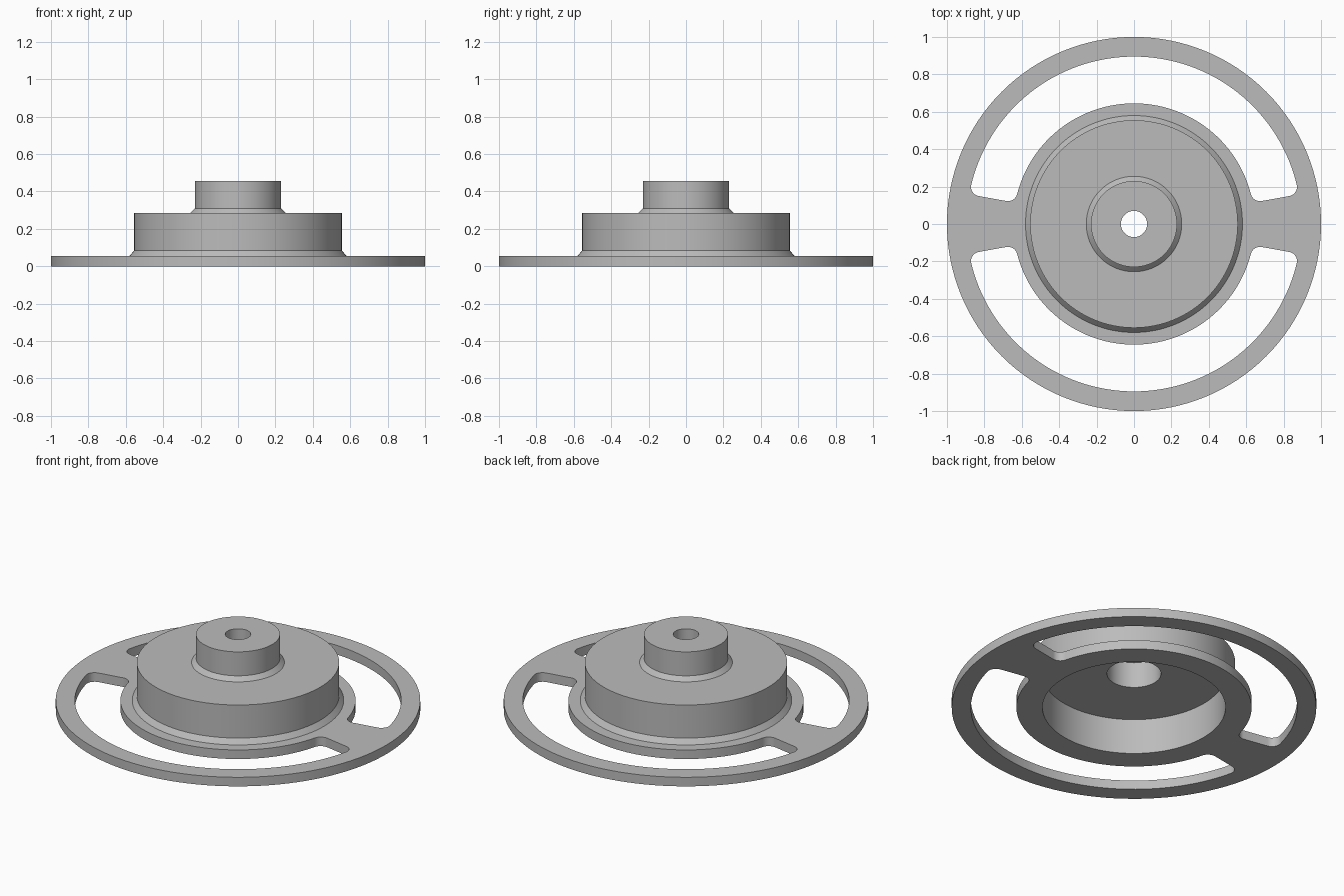
import bpy
import bmesh
from math import sin, cos, asin, pi, radians, sqrt
from mathutils import Matrix, Vector

SEGMENTS = 128
RING_IN, DISC_R, FILLET = 0.895, 0.645, 0.05
SPOKE_ANGLE = radians(10.2)
PLATE_TOP = 0.055

cube = bpy.data.objects.get("Cube")
if cube:
    bpy.data.objects.remove(cube, do_unlink=True)

grey = bpy.data.materials.new("plain grey")
grey.use_nodes = True
grey.diffuse_color = (0.5, 0.5, 0.5, 1)
grey.node_tree.nodes["Principled BSDF"].inputs["Base Color"].default_value = grey.diffuse_color


def make_object(name, bm):
    bmesh.ops.recalc_face_normals(bm, faces=bm.faces)
    mesh = bpy.data.meshes.new(name)
    bm.to_mesh(mesh)
    bm.free()
    mesh.materials.append(grey)
    obj = bpy.data.objects.new(name, mesh)
    bpy.context.collection.objects.link(obj)
    return obj


def lathe(name, profile):
    """Revolve a closed (radius, height) profile about z."""
    bm = bmesh.new()
    rings = []
    for i in range(SEGMENTS):
        a = 2 * pi * i / SEGMENTS
        rings.append([bm.verts.new((r * cos(a), r * sin(a), z)) for r, z in profile])
    n = len(profile)
    for i, ring in enumerate(rings):
        after = rings[(i + 1) % SEGMENTS]
        for j in range(n):
            k = (j + 1) % n
            bm.faces.new((ring[j], after[j], after[k], ring[k]))
    return make_object(name, bm)


def arc(centre, radius, start, end, steps):
    return [centre + radius * Vector((cos(a), sin(a)))
            for a in (start + (end - start) * i / steps for i in range(steps + 1))]


def slot_outline():
    """Half-ring slot with radial ends and rounded corners."""
    f, s = FILLET, SPOKE_ANGLE
    corners = []
    for d in (DISC_R + f, RING_IN - f):
        offset = asin(f / d)
        corners.append((d * Vector((cos(s + offset), sin(s + offset))), s + offset))
    (inner, a_in), (outer, a_out) = corners
    # Right-hand end, from the inner arc round to the outer arc
    right = arc(inner, f, a_in + pi, s + 1.5 * pi, 8)
    right += arc(outer, f, s - pi / 2, a_out, 8)
    left = [Vector((-p.x, p.y)) for p in reversed(right)]
    zero = Vector((0, 0))
    outer_arc = arc(zero, RING_IN, a_out, pi - a_out, 64)[1:-1]
    inner_arc = arc(zero, DISC_R, pi - a_in, a_in, 64)[1:-1]
    return right + outer_arc + left + inner_arc


# Hollow stepped hub and flat flange, turned as one solid
body = lathe("flanged_hub", [
    (1.0, 0), (1.0, PLATE_TOP), (0.58, PLATE_TOP), (0.555, 0.085),
    (0.555, 0.285), (0.255, 0.285), (0.23, 0.31), (0.23, 0.455),
    (0.07, 0.455), (0.07, 0.37), (0.148, 0.37), (0.148, 0.214),
    (0.502, 0.214), (0.502, 0)])

# Two curved slots that leave a rim and two spokes
bm = bmesh.new()
for turn in (0, pi):
    face = bm.faces.new([bm.verts.new((p.x, p.y, -0.1)) for p in slot_outline()])
    made = bmesh.ops.extrude_face_region(bm, geom=[face])["geom"]
    bmesh.ops.translate(bm, vec=(0, 0, 0.3),
                        verts=[v for v in made if isinstance(v, bmesh.types.BMVert)])
    bmesh.ops.rotate(bm, verts=bm.verts, matrix=Matrix.Rotation(pi, 3, "Z"))
cutter = make_object("slot_cutter", bm)

cut = body.modifiers.new("slots", "BOOLEAN")
cut.operation = "DIFFERENCE"
cut.solver = "EXACT"
cut.object = cutter
bpy.ops.object.select_all(action="DESELECT")
body.select_set(True)
bpy.context.view_layer.objects.active = body
bpy.ops.object.modifier_apply(modifier=cut.name)
bpy.data.objects.remove(cutter, do_unlink=True)
bpy.ops.object.shade_smooth_by_angle(angle=radians(30))
